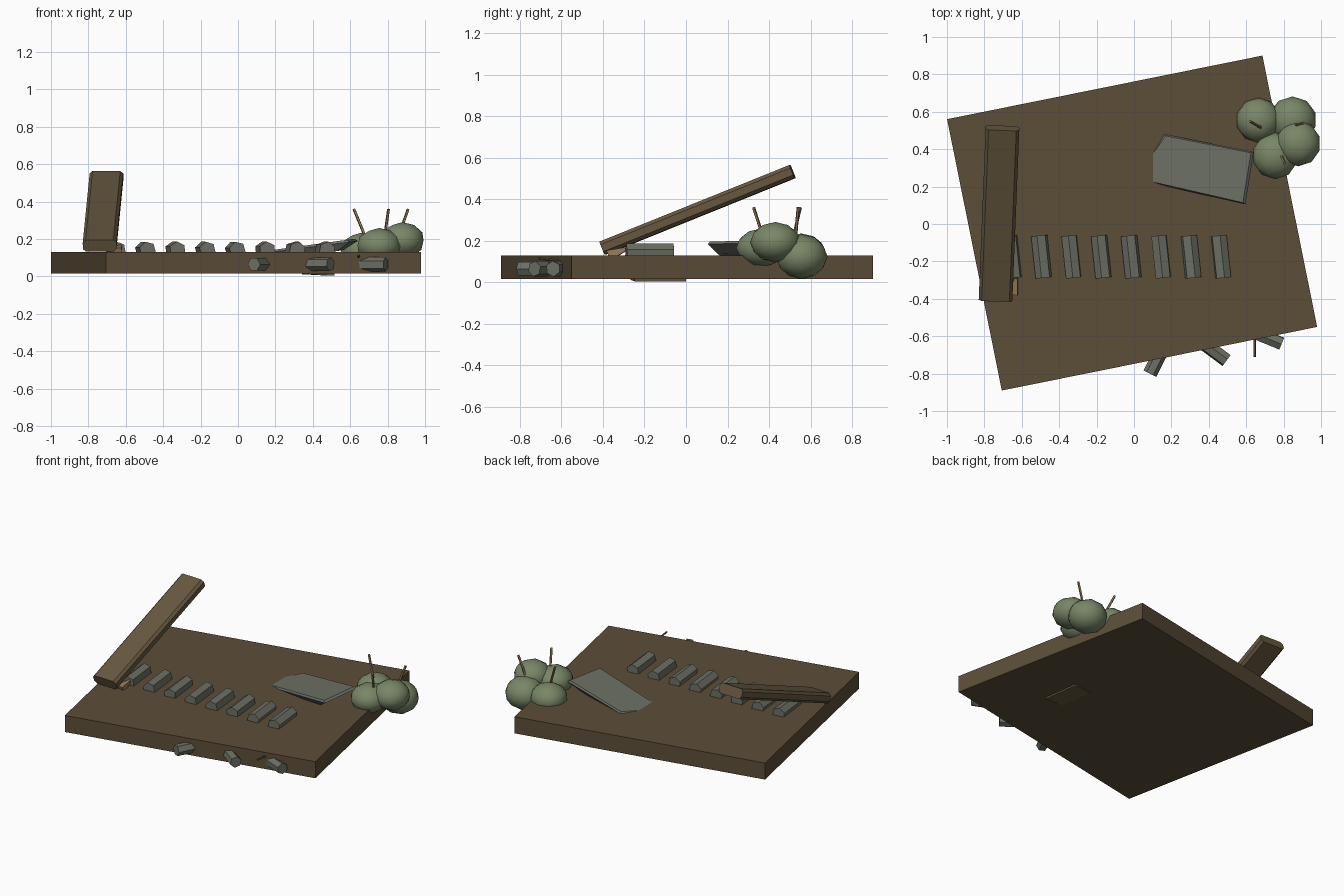
import bpy, bmesh, math, random
from mathutils import Vector

random.seed(4)
if "Cube" in bpy.data.objects:
    bpy.data.objects.remove(bpy.data.objects["Cube"])


def material(name, rgb):
    m = bpy.data.materials.new(name)
    m.use_nodes = True
    m.diffuse_color = (*rgb, 1)
    m.node_tree.nodes["Principled BSDF"].inputs["Base Color"].default_value = (*rgb, 1)
    return m


EARTH = material("earth brown", (0.107, 0.074, 0.040))
WOOD = material("bark brown", (0.135, 0.098, 0.050))
STONE = material("grey stone", (0.150, 0.162, 0.130))
LEAF = material("moss green", (0.190, 0.240, 0.135))
TWIG = material("dry tan", (0.300, 0.200, 0.095))


def finish(bm, name, mat):
    bmesh.ops.recalc_face_normals(bm, faces=bm.faces)
    mesh = bpy.data.meshes.new(name)
    bm.to_mesh(mesh)
    bm.free()
    mesh.materials.append(mat)
    ob = bpy.data.objects.new(name, mesh)
    bpy.context.collection.objects.link(ob)
    return ob


def loft(name, rings, mat):
    """Skin a list of rings of points and cap both ends."""
    bm = bmesh.new()
    loops = [[bm.verts.new(p) for p in ring] for ring in rings]
    n = len(loops[0])
    for a, b in zip(loops, loops[1:]):
        for i in range(n):
            j = (i + 1) % n
            bm.faces.new((a[i], a[j], b[j], b[i]))
    bm.faces.new(loops[0])
    bm.faces.new(loops[-1])
    return finish(bm, name, mat)


def sweep(name, start, end, profile, mat, taper=1.0):
    """Extrude a profile between two points, its second axis kept upward."""
    start, end = Vector(start), Vector(end)
    q = (end - start).to_track_quat('Z', 'Y')
    rings = [[p + q @ Vector((u * s, v * s, 0)) for u, v in profile]
             for p, s in ((start, 1.0), (end, taper))]
    return loft(name, rings, mat)


def ngon(sides, r, roll=0.0):
    return [(r * math.cos(roll + math.tau * i / sides),
             r * math.sin(roll + math.tau * i / sides)) for i in range(sides)]


def chamfered(w, h, c):
    return [(w, h - c), (w - c, h), (c - w, h), (-w, h - c),
            (-w, c - h), (c - w, -h), (w - c, -h), (w, c - h)]


def box(name, size, centre, turn, mat):
    bm = bmesh.new()
    bmesh.ops.create_cube(bm, size=1)
    bmesh.ops.scale(bm, vec=size, verts=bm.verts)
    ob = finish(bm, name, mat)
    ob.location = centre
    ob.rotation_euler = [math.radians(a) for a in turn]
    return ob


# Ground slab and the block poking out beneath it
box("ground_slab", (1.72, 1.48, 0.115), (-0.01, 0.005, 0.0725), (0, 0, 11.4), EARTH)
box("buried_block", (0.14, 0.25, 0.06), (0.43, -0.133, 0.038), (0, 3, 8), WOOD)

# Leaning beam and the splinter at its foot
sweep("leaning_beam", (-0.74, -0.402, 0.164), (-0.703, 0.513, 0.533),
      chamfered(0.09, 0.034, 0.016), WOOD)
sweep("splinter", (-0.645, -0.37, 0.13), (-0.63, -0.29, 0.16),
      ngon(4, 0.035, math.pi / 4), TWIG, 0.35)

# Row of stepping stones
for i in range(8):
    x = -0.655 + 0.16 * i
    sweep(f"step_stone_{i + 1}", (x + 0.012, -0.288, 0.142), (x - 0.012, -0.062, 0.142),
          ngon(6, 0.045, random.uniform(0.2, 0.8)), STONE)

# Stones and a root jutting from the front edge
edge_stones = [((0.085, -0.80), (0.16, -0.65)),
               ((0.495, -0.73), (0.36, -0.63)),
               ((0.79, -0.64), (0.62, -0.57))]
for i, (outer, inner) in enumerate(edge_stones):
    sweep(f"edge_stone_{i + 1}", (*inner, 0.065), (*outer, 0.065),
          ngon(6, 0.038, 0.3 * i), STONE)
sweep("edge_root", (0.645, -0.58, 0.10), (0.645, -0.71, 0.115), ngon(5, 0.006), WOOD)

# Tilted slate, widest just below its top face
outline = [(0.05, 0.23), (0.075, 0.36), (0.16, 0.48), (0.64, 0.385), (0.595, 0.105)]


def slate_ring(scale, drop):
    cx, cy = 0.34, 0.30
    return [(cx + (x - cx) * scale, cy + (y - cy) * scale, 0.125 + 0.13 * (x - 0.05) - drop)
            for x, y in outline]


loft("tilted_slate", [slate_ring(0.95, 0), slate_ring(1, 0.012), slate_ring(0.75, 0.06)], STONE)

# Bush: four squashed leaf clumps
clumps = [((0.665, 0.555, 0.14), (0.12, 0.12, 0.095)),
          ((0.848, 0.557, 0.123), (0.128, 0.125, 0.108)),
          ((0.755, 0.365, 0.165), (0.122, 0.125, 0.094)),
          ((0.878, 0.43, 0.193), (0.12, 0.122, 0.097))]
for i, (centre, radii) in enumerate(clumps):
    bm = bmesh.new()
    bmesh.ops.create_icosphere(bm, subdivisions=2, radius=1)
    bmesh.ops.scale(bm, vec=radii, verts=bm.verts)
    for f in bm.faces:
        f.smooth = True
    finish(bm, f"leaf_clump_{i + 1}", LEAF).location = centre

# Bare twigs rising from the bush
twigs = [((0.69, 0.51, 0.19), (0.62, 0.55, 0.36)),
         ((0.85, 0.525, 0.19), (0.91, 0.54, 0.36)),
         ((0.785, 0.37, 0.22), (0.805, 0.325, 0.36))]
for i, (base, tip) in enumerate(twigs):
    sweep(f"twig_{i + 1}", base, tip, ngon(5, 0.008), TWIG)
